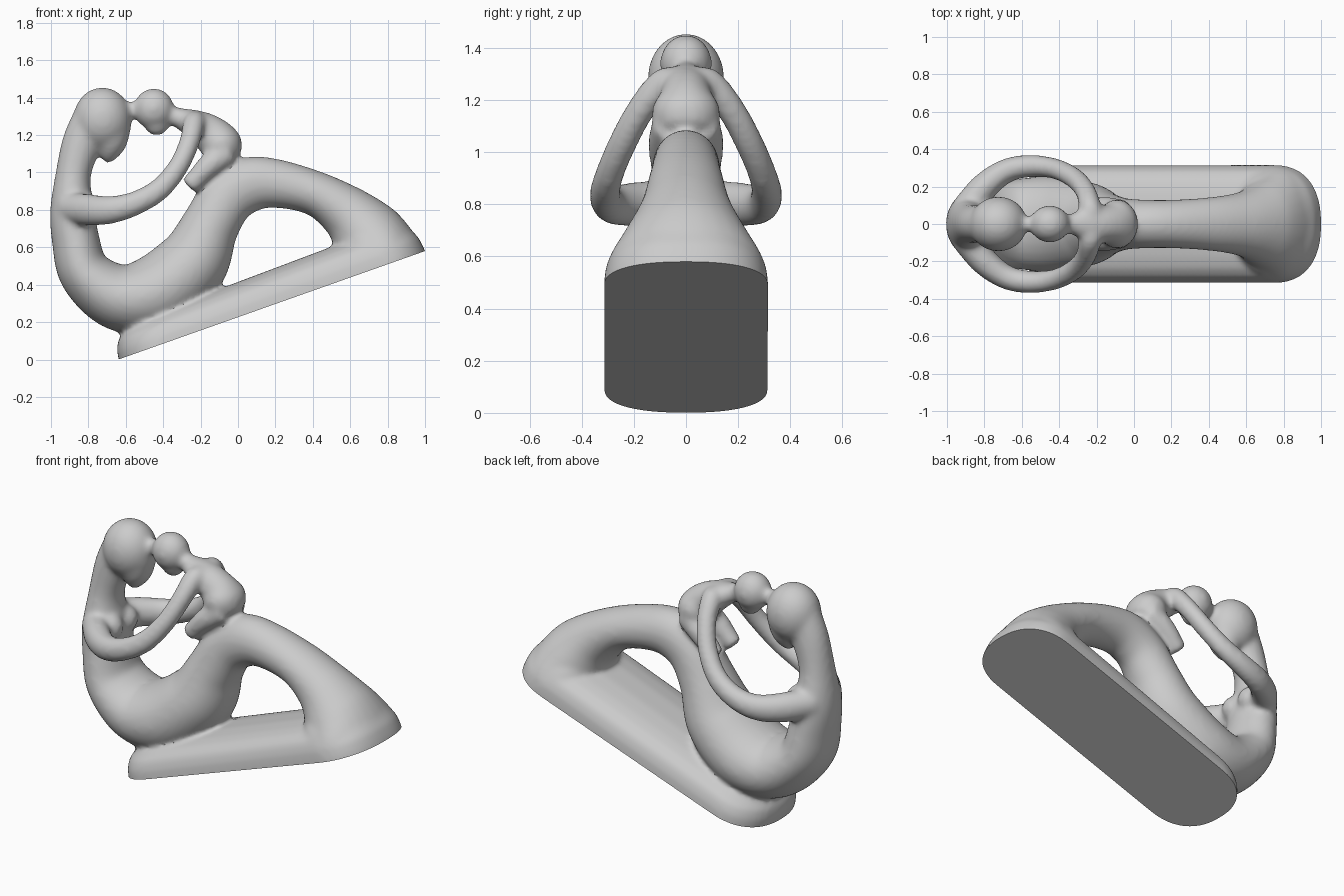
import bpy, bmesh, math
from mathutils import Vector, Matrix

if "Cube" in bpy.data.objects:
    bpy.data.objects.remove(bpy.data.objects["Cube"])

parts = []


def finish(bm, name):
    bmesh.ops.recalc_face_normals(bm, faces=bm.faces)
    me = bpy.data.meshes.new(name)
    bm.to_mesh(me)
    bm.free()
    ob = bpy.data.objects.new(name, me)
    bpy.context.collection.objects.link(ob)
    parts.append(ob)
    return ob


def loft(bm, rings):
    vr = [[bm.verts.new(p) for p in r] for r in rings]
    n = len(vr[0])
    for a, b in zip(vr, vr[1:]):
        for i in range(n):
            bm.faces.new((a[i], a[(i + 1) % n], b[(i + 1) % n], b[i]))
    bm.faces.new(vr[0])
    bm.faces.new(vr[-1])


def spline(pts, steps=8):
    """Catmull-Rom through the points."""
    P = [Vector(p) for p in pts]
    P = [2 * P[0] - P[1]] + P + [2 * P[-1] - P[-2]]
    out = []
    for i in range(1, len(P) - 2):
        a, b, c, d = P[i - 1:i + 3]
        for s in range(steps):
            t = s / steps
            out.append(0.5 * (2 * b + (c - a) * t + (2 * a - 5 * b + 4 * c - d) * t * t
                              + (3 * b - a - 3 * c + d) * t ** 3))
    return out + [P[-2]]


def sweep(name, pts, seg=28):
    """Elliptical tube; each point is x, y, z, in-plane radius, sideways radius."""
    S = spline([(p[0], p[1], p[2]) for p in pts])
    R = spline([(p[3], p[4], 0) for p in pts])
    rings = []
    for i, c in enumerate(S):
        t = (S[min(i + 1, len(S) - 1)] - S[max(i - 1, 0)]).normalized()
        side = Vector((0, 1, 0)) - t * t.y
        side.normalize()
        nrm = side.cross(t)
        rings.append([c + nrm * R[i].x * math.cos(k * math.tau / seg)
                      + side * R[i].y * math.sin(k * math.tau / seg) for k in range(seg)])
    bm = bmesh.new()
    loft(bm, rings)
    return finish(bm, name)


def ball(name, loc, rad, tilt=0):
    bm = bmesh.new()
    bmesh.ops.create_uvsphere(bm, u_segments=32, v_segments=20, radius=1,
                              matrix=Matrix.Translation(loc) @ Matrix.Rotation(tilt, 4, 'Y')
                              @ Matrix.Diagonal((*rad, 1)))
    return finish(bm, name)


# tilted base slab, run a little below its cut plane
origin = Vector((-0.64, 0, 0))
axis = Vector((1.64, 0, 0.58))
length = axis.length
axis.normalize()
up = Vector((-axis.z, 0, axis.x))


def slab_ring(h, inset, seg=72):
    w, end, half = 0.315 - inset, 0.27, length / 2 - inset
    ring = []
    for k in range(seg):
        a = k * math.tau / seg
        ca, sa = math.cos(a), math.sin(a)
        u = math.copysign(abs(ca) ** 0.85, ca) * end + math.copysign(half - end, ca)
        v = math.copysign(abs(sa) ** 0.85, sa) * w
        ring.append(origin + axis * (u + length / 2) + up * (h + 0.02 * u)
                    + Vector((0, v, 0)))
    return ring


bm = bmesh.new()
loft(bm, [slab_ring(h, i) for h, i in
          [(-0.07, 0), (0, 0), (0.06, 0.008), (0.11, 0.03), (0.145, 0.075),
           (0.165, 0.14), (0.18, 0.24)]])
finish(bm, "base_slab")

# back, hips, thigh, knee and shin in one flowing sweep
sweep("body_and_legs", [(x, 0, z, r, w) for x, z, r, w in [
    (-0.77, 1.32, 0.10, 0.10), (-0.835, 1.16, 0.105, 0.10), (-0.882, 0.98, 0.095, 0.11),
    (-0.885, 0.80, 0.12, 0.155), (-0.868, 0.64, 0.127, 0.18), (-0.815, 0.46, 0.142, 0.21),
    (-0.64, 0.335, 0.18, 0.24), (-0.44, 0.355, 0.205, 0.255), (-0.25, 0.51, 0.195, 0.225),
    (-0.15, 0.71, 0.155, 0.17), (-0.06, 0.86, 0.15, 0.14), (0.06, 0.935, 0.148, 0.13),
    (0.21, 0.94, 0.13, 0.13), (0.42, 0.885, 0.12, 0.145), (0.58, 0.785, 0.15, 0.175),
    (0.68, 0.68, 0.195, 0.235), (0.755, 0.575, 0.21, 0.30), (0.80, 0.49, 0.21, 0.30)]])
# rounded toe blending the shins into the slab end
ball("toe_dome", (0.74, 0, 0.575), (0.225, 0.29, 0.145), math.radians(20))

# large head with pointed face
ball("large_head", (-0.725, 0, 1.285), (0.155, 0.147, 0.17))
sweep("chin", [(-0.68, 0, 1.25, 0.11, 0.12), (-0.685, 0, 1.15, 0.09, 0.095),
               (-0.69, 0, 1.085, 0.05, 0.055), (-0.69, 0, 1.05, 0.015, 0.015)])

# child: head, touching brow, neck, torso, seat
ball("small_head", (-0.45, 0, 1.34), (0.108, 0.1, 0.11))
ball("small_chin", (-0.435, 0, 1.255), (0.065, 0.06, 0.058))
sweep("brow_contact", [(-0.65, 0, 1.335, 0.05, 0.05), (-0.56, 0, 1.335, 0.042, 0.042),
                       (-0.48, 0, 1.335, 0.05, 0.05)])
sweep("small_torso", [(-0.42, 0, 1.315, 0.055, 0.055), (-0.34, 0, 1.30, 0.05, 0.055),
                      (-0.25, 0, 1.265, 0.075, 0.095), (-0.16, 0, 1.215, 0.10, 0.10),
                      (-0.09, 0, 1.15, 0.11, 0.12), (-0.04, 0, 1.08, 0.08, 0.10)])
ball("small_seat", (-0.09, 0, 1.15), (0.112, 0.132, 0.11))

# paired limbs
for s, label in ((-1, "front"), (1, "rear")):
    sweep(label + "_arm", [
        (-0.90, s * 0.07, 0.81, 0.085, 0.085), (-0.80, s * 0.20, 0.80, 0.085, 0.075),
        (-0.68, s * 0.285, 0.80, 0.075, 0.065), (-0.55, s * 0.31, 0.835, 0.065, 0.06),
        (-0.42, s * 0.295, 0.91, 0.06, 0.055), (-0.32, s * 0.245, 1.03, 0.055, 0.055),
        (-0.26, s * 0.175, 1.16, 0.055, 0.055), (-0.235, s * 0.09, 1.26, 0.06, 0.06),
        (-0.22, s * 0.03, 1.28, 0.05, 0.05)])
    sweep(label + "_small_leg", [
        (-0.06, s * 0.06, 1.11, 0.075, 0.07), (-0.15, s * 0.08, 1.04, 0.065, 0.065),
        (-0.22, s * 0.085, 0.97, 0.055, 0.055), (-0.265, s * 0.085, 0.925, 0.05, 0.05)])
    ball(label + "_breast", (-0.80, s * 0.07, 0.81), (0.065, 0.07, 0.075))

# fuse everything into one soft carved surface
bpy.ops.object.select_all(action='DESELECT')
for ob in parts:
    ob.select_set(True)
fig = parts[0]
bpy.context.view_layer.objects.active = fig
bpy.ops.object.join()
fig.name = "seated_figure_with_child"
rm = fig.modifiers.new("fuse", 'REMESH')
rm.mode = 'VOXEL'
rm.voxel_size = 0.014
sm = fig.modifiers.new("soften", 'SMOOTH')
sm.factor = 0.5
sm.iterations = 14
for m in ("fuse", "soften"):
    bpy.ops.object.modifier_apply(modifier=m)

# flat cut underside
bm = bmesh.new()
bm.from_mesh(fig.data)
cut = bmesh.ops.bisect_plane(bm, geom=bm.verts[:] + bm.edges[:] + bm.faces[:],
                             plane_co=origin, plane_no=up, clear_inner=True)
rim = [e for e in cut["geom_cut"] if isinstance(e, bmesh.types.BMEdge)]
bmesh.ops.holes_fill(bm, edges=rim, sides=0)
bmesh.ops.recalc_face_normals(bm, faces=bm.faces)
bm.to_mesh(fig.data)
bm.free()
bpy.ops.object.shade_smooth_by_angle(angle=math.radians(40))
